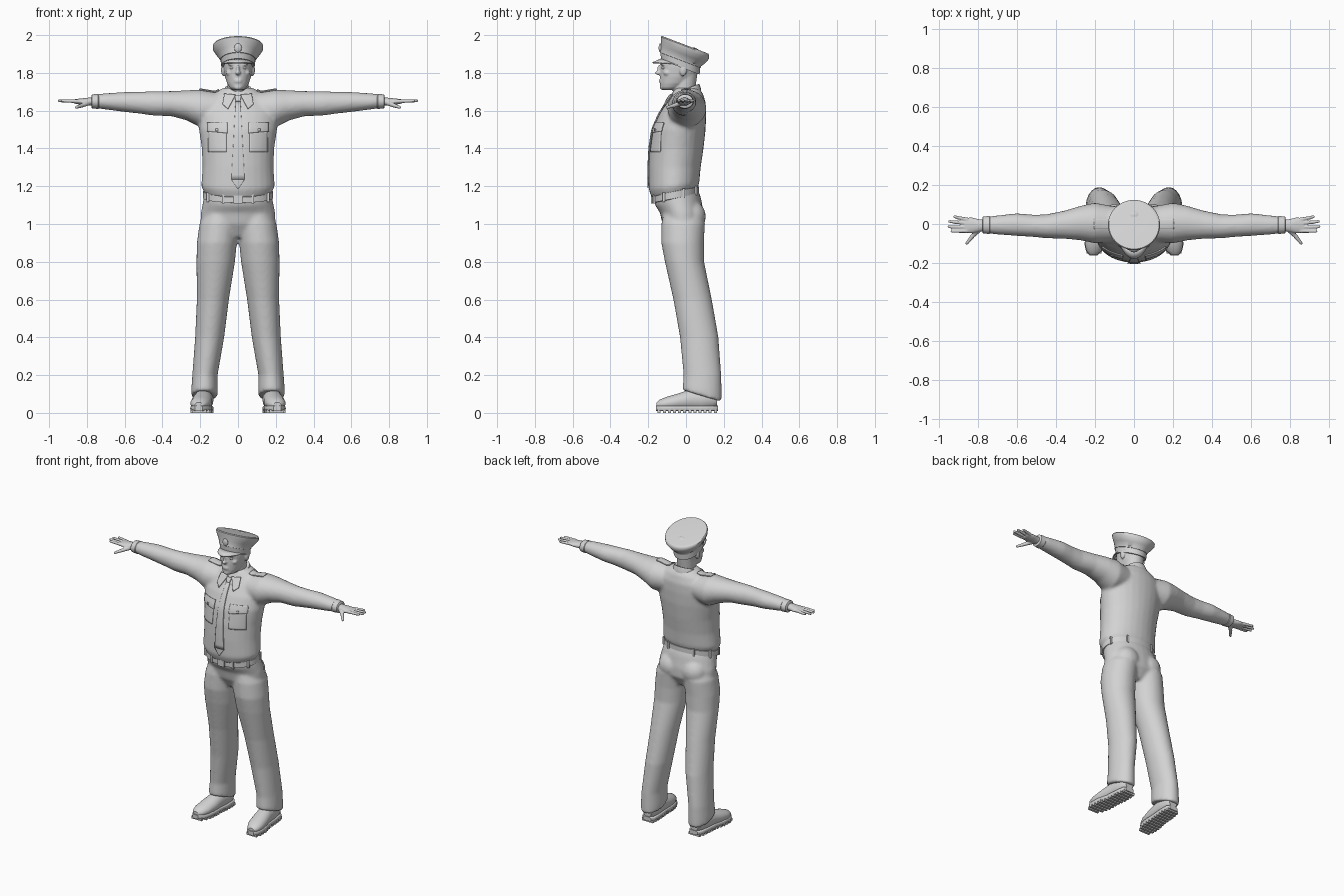
import bpy, bmesh, math
from mathutils import Vector, Matrix

cube = bpy.data.objects.get("Cube")
if cube:
    bpy.data.objects.remove(cube, do_unlink=True)

grey = bpy.data.materials.new("plain grey")
grey.use_nodes = True
grey.diffuse_color = (0.65, 0.65, 0.65, 1)
grey.node_tree.nodes["Principled BSDF"].inputs["Base Color"].default_value = (0.65, 0.65, 0.65, 1)

AXES = {"x": (1, 2, 0), "y": (0, 2, 1), "z": (0, 1, 2)}


def loft(bm, rings, axis="z", n=28, power=1.0):
    """Skin rings of (x, y, z, half width, half depth, optional tilt)."""
    u, v, w = AXES[axis]
    loops = []
    for x, y, z, a, b, *tilt in rings:
        loop = []
        for i in range(n):
            t = math.tau * i / n
            c, s = math.cos(t), math.sin(t)
            c = math.copysign(abs(c) ** power, c)
            s = math.copysign(abs(s) ** power, s)
            p = Vector((x, y, z))
            p[u] += a * c
            p[v] += b * s
            p[w] += b * s * (tilt[0] if tilt else 0)
            loop.append(bm.verts.new(p))
        loops.append(loop)
    for lo, hi in zip(loops, loops[1:]):
        for i in range(n):
            bm.faces.new((lo[i], lo[(i + 1) % n], hi[(i + 1) % n], hi[i]))
    bm.faces.new(loops[0])
    bm.faces.new(loops[-1])


def ball(bm, centre, size):
    m = Matrix.Translation(centre) @ Matrix.Diagonal((*size, 1))
    bmesh.ops.create_uvsphere(bm, u_segments=20, v_segments=12, radius=1, matrix=m)


def box(bm, centre, size):
    m = Matrix.Translation(centre) @ Matrix.Diagonal((*size, 1))
    bmesh.ops.create_cube(bm, size=1, matrix=m)


def finger(bm, a, b, r1, r2):
    a, b = Vector(a), Vector(b)
    d = b - a
    m = Matrix.Translation((a + b) / 2) @ d.to_track_quat("Z", "Y").to_matrix().to_4x4()
    bmesh.ops.create_cone(bm, cap_ends=True, segments=12, radius1=r1, radius2=r2, depth=d.length, matrix=m)
    ball(bm, b, (r2, r2, r2))


def finish(name, bm, mirror=False, voxel=0, smooth=4):
    bmesh.ops.recalc_face_normals(bm, faces=bm.faces)
    mesh = bpy.data.meshes.new(name)
    bm.to_mesh(mesh)
    bm.free()
    ob = bpy.data.objects.new(name, mesh)
    bpy.context.collection.objects.link(ob)
    mesh.materials.append(grey)
    if not voxel:
        bpy.ops.object.select_all(action="DESELECT")
        ob.select_set(True)
        bpy.context.view_layer.objects.active = ob
        bpy.ops.object.shade_smooth_by_angle(angle=math.radians(40))
    if mirror:
        ob.modifiers.new("mirror", "MIRROR").use_mirror_merge = False
    if voxel:
        r = ob.modifiers.new("blend", "REMESH")
        r.mode, r.voxel_size, r.use_smooth_shade = "VOXEL", voxel, True
        s = ob.modifiers.new("soften", "SMOOTH")
        s.factor, s.iterations = 0.5, smooth
    return ob


# Shirt: torso and sleeves blended together
bm = bmesh.new()
loft(bm, [(0, -.06, 1.16, .176, .12, .2), (0, -.064, 1.2, .195, .134, .12), (0, -.06, 1.3, .188, .138),
          (0, -.05, 1.4, .192, .143), (0, -.037, 1.5, .207, .141), (0, -.018, 1.58, .21, .125),
          (0, 0, 1.64, .19, .105), (0, .008, 1.69, .135, .082), (0, .004, 1.72, .08, .065)])
for s in (1, -1):
    loft(bm, [(s * x, *r) for x, *r in (
        (.1, 0, 1.61, .09, .085), (.2, .005, 1.612, .104, .1), (.27, .005, 1.628, .089, .08),
        (.35, -.003, 1.637, .073, .067), (.45, -.012, 1.638, .061, .064), (.52, -.009, 1.642, .057, .058),
        (.6, -.003, 1.646, .058, .053), (.7, -.005, 1.649, .049, .043), (.76, -.005, 1.65, .041, .036))], "x")
shirt = finish("shirt", bm, voxel=.01, smooth=6)

bm = bmesh.new()
loft(bm, [(.735, -.005, 1.649, .042, .036), (.74, -.005, 1.649, .046, .04),
          (.772, -.005, 1.649, .043, .037), (.776, -.005, 1.649, .038, .032)], "x")
finish("sleeve_cuff", bm, mirror=True)

# Trousers
bm = bmesh.new()
loft(bm, [(0, -.015, .93, .11, .07), (0, -.015, 1, .2, .11), (0, -.022, 1.06, .197, .116),
          (0, -.042, 1.12, .185, .12, .2), (0, -.055, 1.165, .176, .116, .2)])
for s in (1, -1):
    loft(bm, [(s * x, *r) for x, *r in (
        (.178, .085, .09, .07, .104, -.3), (.177, .086, .13, .07, .103, -.15), (.175, .087, .2, .067, .1),
        (.15, .07, .4, .077, .102), (.133, .035, .6, .085, .102), (.118, -.008, .8, .102, .104),
        (.112, -.018, .9, .106, .113), (.1, -.015, 1, .104, .115), (.085, -.02, 1.06, .09, .1))])
    ball(bm, (s * .085, .028, 1.04), (.085, .077, .085))
finish("trousers", bm, voxel=.01, smooth=5)

# Belt with buckle and loops
bm = bmesh.new()
loft(bm, [(0, -.055, 1.135, .176, .116, .2), (0, -.055, 1.137, .185, .124, .2),
          (0, -.055, 1.173, .185, .124, .2), (0, -.055, 1.175, .176, .116, .2)], n=40)
finish("belt", bm)
bm = bmesh.new()
box(bm, (0, -.18, 1.13), (.05, .012, .042))
finish("belt_buckle", bm)
bm = bmesh.new()
for deg in (-65, -30, 20, 60):
    c, s = math.cos(math.radians(deg)), math.sin(math.radians(deg))
    box(bm, (.186 * c, -.055 + .125 * s, 1.155 + .025 * s), (.014, .012, .05))
finish("belt_loops", bm, mirror=True)

# Head and neck
bm = bmesh.new()
loft(bm, [(0, -.085, 1.71, .03, .04), (0, -.078, 1.722, .045, .058), (0, -.06, 1.745, .058, .078),
          (0, -.042, 1.78, .069, .096), (0, -.03, 1.83, .077, .106), (0, -.028, 1.87, .078, .105),
          (0, -.022, 1.9, .068, .088)])
loft(bm, [(0, -.005, 1.66, .062, .064), (0, -.01, 1.72, .056, .06), (0, 0, 1.82, .06, .064)])
ball(bm, (0, -.14, 1.8), (.014, .025, .012))
ball(bm, (0, -.135, 1.818), (.009, .018, .028))
ball(bm, (0, -.125, 1.724), (.022, .014, .014))
for z in (1.753, 1.762):
    ball(bm, (0, -.132, z), (.023, .011, .006))
for s in (1, -1):
    ball(bm, (s * .03, -.12, 1.846), (.024, .014, .008))
    ball(bm, (s * .042, -.098, 1.8), (.022, .022, .018))
    ball(bm, (s * .078, -.015, 1.815), (.012, .02, .032))
finish("head", bm, voxel=.005, smooth=3)
bm = bmesh.new()
ball(bm, (.03, -.117, 1.826), (.015, .013, .008))
finish("eye", bm, mirror=True)

# Peaked cap, sloping down to the back
bm = bmesh.new()
loft(bm, [(0, y, z, a, b, -.38) for y, z, a, b in (
    (-.03, 1.83, .088, .102), (-.03, 1.867, .091, .105), (-.03, 1.868, .094, .108), (-.028, 1.876, .094, .108),
    (-.014, 1.898, .113, .118), (-.005, 1.925, .132, .128), (-.005, 1.942, .133, .128),
    (-.005, 1.948, .128, .123), (-.005, 1.949, .118, .114))], n=48)
finish("cap", bm)
bm = bmesh.new()
ball(bm, (0, .042, 1.87), (.065, .042, .064))
finish("crown_dome", bm)
bm = bmesh.new()
ball(bm, (0, -.136, 1.932), (.02, .009, .024))
finish("cap_badge", bm)

# Visor: crescent under the front of the band
bm = bmesh.new()
rows = []
for i in range(25):
    t = math.pi + math.pi * i / 24
    c, s = math.cos(t), math.sin(t)
    rows.append([bm.verts.new((.09 * c, -.03 + .103 * s - .045 * k * s * s,
                               1.837 - .039 * s - .02 * k * s * s)) for k in (0, .5, 1)])
for a, b in zip(rows, rows[1:]):
    for k in (0, 1):
        bm.faces.new((a[k], a[k + 1], b[k + 1], b[k]))
visor = finish("cap_visor", bm)
visor.modifiers.new("thickness", "SOLIDIFY").thickness = .006

# Collar stand
bm = bmesh.new()
loft(bm, [(0, .002, 1.665, .09, .08, .3), (0, .002, 1.69, .084, .077, .35),
          (0, .002, 1.718, .07, .069, .35), (0, .002, 1.715, .06, .06, .35)])
finish("collar", bm)


# Cloth plates laid onto the shirt
def patch(name, corners, axis="y", lift=.004, mirror=True, n=10):
    bm = bmesh.new()
    p = [Vector((x, -.5, z) if axis == "y" else (x, z, 2.3)) for x, z in corners]
    g = [[bm.verts.new(p[0].lerp(p[1], i / n).lerp(p[3].lerp(p[2], i / n), j / n))
          for i in range(n + 1)] for j in range(n + 1)]
    for j in range(n):
        for i in range(n):
            bm.faces.new((g[j][i], g[j][i + 1], g[j + 1][i + 1], g[j + 1][i]))
    ob = finish(name, bm, mirror=mirror)
    w = ob.modifiers.new("lay", "SHRINKWRAP")
    w.target, w.wrap_method, w.wrap_mode, w.offset = shirt, "PROJECT", "ABOVE_SURFACE", lift
    w.use_project_y, w.use_project_z = axis == "y", axis == "z"
    w.use_positive_direction, w.use_negative_direction = axis == "y", axis == "z"
    t = ob.modifiers.new("thickness", "SOLIDIFY")
    t.thickness, t.offset = .006, 0


def rect(x0, x1, z0, z1):
    return [(x0, z0), (x1, z0), (x1, z1), (x0, z1)]


patch("collar_flap", [(.012, 1.68), (.07, 1.685), (.08, 1.63), (.052, 1.605)], lift=.007)
patch("pocket", rect(.06, .155, 1.38, 1.49), lift=.001)
patch("pocket_flap", [(.055, 1.535), (.16, 1.535), (.16, 1.49), (.055, 1.48)])
patch("pocket_button", rect(.102, .114, 1.49, 1.502), lift=.009, n=2)
patch("epaulette", rect(.1, .205, -.025, .025), "z")
patch("tie_knot", [(-.018, 1.675), (.018, 1.675), (.012, 1.645), (-.012, 1.645)], mirror=False, lift=.008)
patch("tie", [(-.013, 1.645), (.013, 1.645), (.034, 1.235), (-.034, 1.235)], mirror=False, n=16)
patch("tie_tip", [(-.034, 1.235), (.034, 1.235), (.003, 1.19), (-.003, 1.19)], mirror=False)

# Hands, palms down with spread fingers
bm = bmesh.new()
loft(bm, [(.75, -.006, 1.648, .028, .022), (.79, -.008, 1.648, .032, .021),
          (.83, -.007, 1.648, .04, .017), (.868, -.007, 1.649, .038, .011)], "x")
for base, tip, length in ((.022, .037, .918), (.003, .013, .943), (-.017, -.014, .947), (-.036, -.037, .932)):
    finger(bm, (.85, base, 1.65), (length, tip, 1.652), .0105, .0075)
finger(bm, (.79, -.025, 1.643), (.825, -.06, 1.628), .015, .011)
finger(bm, (.825, -.06, 1.628), (.855, -.098, 1.618), .0115, .008)
finish("hand", bm, mirror=True, voxel=.004, smooth=2)

# Shoes with lugged soles
bm = bmesh.new()
loft(bm, [(.175, .165, .065, .03, .03), (.176, .14, .07, .046, .05), (.18, .08, .07, .05, .06),
          (.185, .02, .068, .05, .056), (.192, -.04, .058, .055, .045), (.2, -.1, .05, .052, .036),
          (.205, -.138, .045, .038, .026), (.208, -.155, .042, .02, .014)], "y")
finish("shoe_upper", bm, mirror=True)
bm = bmesh.new()
sole = [(.175, .17, .03), (.176, .15, .045), (.18, .08, .05), (.186, .01, .048), (.193, -.05, .056),
        (.2, -.105, .053), (.205, -.14, .04), (.208, -.16, .02)]
loft(bm, [(x, y, .024, a, .014) for x, y, a in sole], "y", power=.4)
finish("shoe_sole", bm, mirror=True)
bm = bmesh.new()
for i in range(12):
    y = .155 - i * .027
    k = next(j for j in range(7) if sole[j + 1][1] <= y)
    f = (sole[k][1] - y) / (sole[k][1] - sole[k + 1][1])
    x, _, a = Vector(sole[k]).lerp(Vector(sole[k + 1]), f)
    box(bm, (x, y, .009), (2 * a, .016, .018))
finish("sole_lugs", bm, mirror=True)
